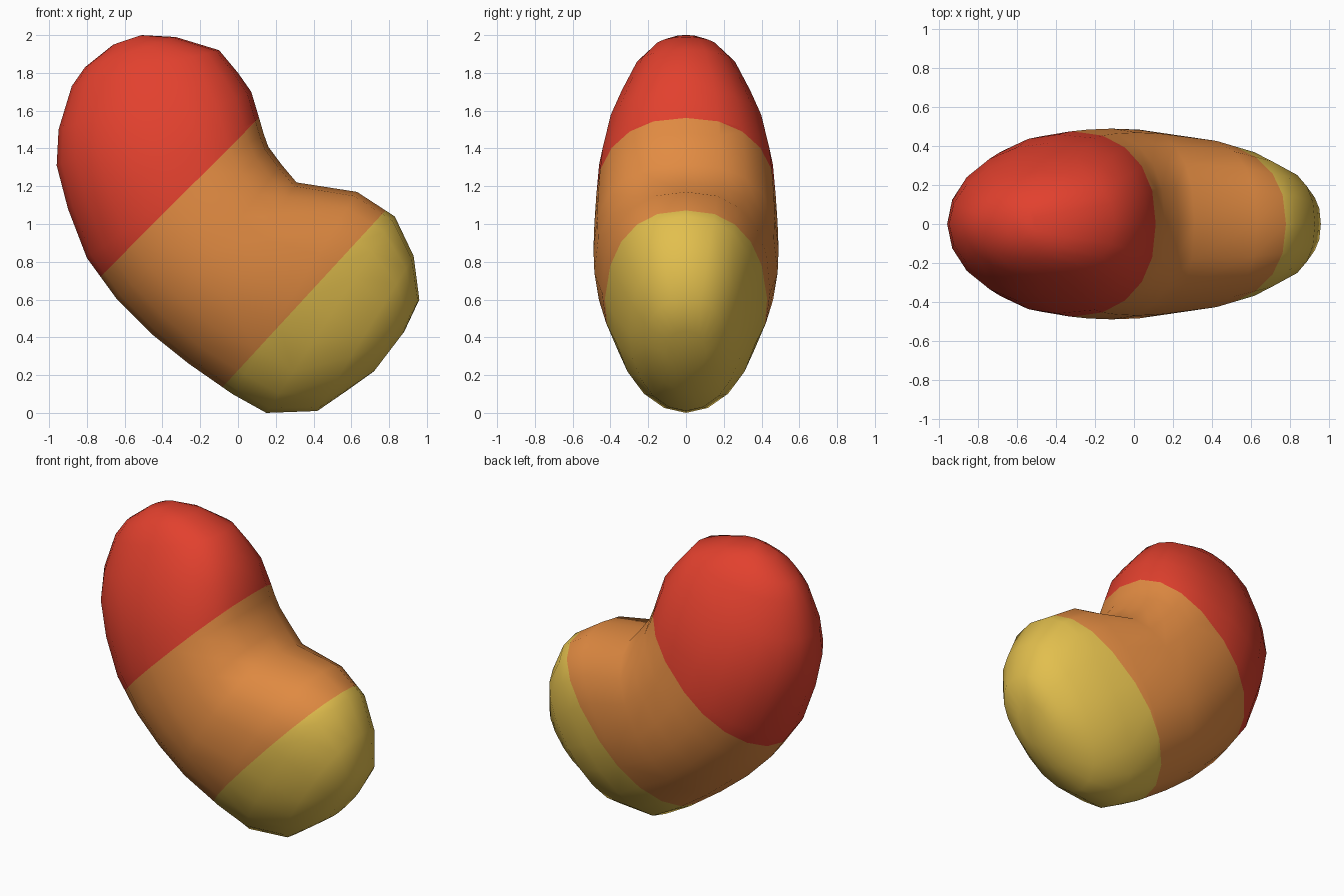
import bpy, bmesh, math
from mathutils import Vector

if "Cube" in bpy.data.objects:
    bpy.data.objects.remove(bpy.data.objects["Cube"])

# Stations along the bean: inner (x, z), outer (x, z), half width in y
STATIONS = [
    (-0.33, 1.99, -0.81, 1.83, 0.18),
    (-0.10, 1.92, -0.88, 1.73, 0.27),
    (0.00, 1.80, -0.95, 1.50, 0.355),
    (0.07, 1.70, -0.96, 1.31, 0.415),
    (0.115, 1.55, -0.90, 1.08, 0.46),
    (0.135, 1.48, -0.80, 0.82, 0.475),
    (0.16, 1.41, -0.64, 0.60, 0.485),
    (0.23, 1.315, -0.46, 0.42, 0.49),
    (0.31, 1.22, -0.26, 0.26, 0.485),
    (0.63, 1.17, -0.03, 0.10, 0.445),
    (0.83, 1.04, 0.15, 0.00, 0.385),
    (0.93, 0.83, 0.42, 0.01, 0.30),
    (0.96, 0.60, 0.58, 0.12, 0.21),
]
TIPS = [[(-0.51, 2.0), (-0.66, 1.95)], [(0.88, 0.43), (0.72, 0.22)]]
SIDES = 20
INNER, OUTER = 2 / 2.4, 2 / 1.95   # boxier on the inner side, rounder outside

# Colour bands, split by two slanted planes (point, normal)
CUTS = [(Vector((-0.72, 0, 0.73)), Vector((1, 0, -1)).normalized()),
        (Vector((-0.06, 0, 0.16)), Vector((0.90, 0, -0.83)).normalized())]
COLOURS = [("red", (0.76, 0.052, 0.027, 1)),
           ("orange", (0.76, 0.26, 0.055, 1)),
           ("yellow", (0.76, 0.52, 0.075, 1))]


def spow(v, e):
    return math.copysign(abs(v) ** e, v)


def ring(bm, xi, zi, xo, zo, w):
    mid = Vector(((xi + xo) / 2, 0, (zi + zo) / 2))
    half = Vector(((xi - xo) / 2, 0, (zi - zo) / 2))
    verts = []
    for k in range(SIDES):
        a = 2 * math.pi * k / SIDES
        e = INNER if math.cos(a) > 0 else OUTER
        p = mid + half * spow(math.cos(a), e)
        p.y = w * spow(math.sin(a), e)
        verts.append(bm.verts.new(p))
    return verts


bm = bmesh.new()

# Body skin, with a small blunt ring at each end
first = ring(bm, *TIPS[0][0], *TIPS[0][1], 0.08)
last = ring(bm, *TIPS[1][0], *TIPS[1][1], 0.11)
rings = [first] + [ring(bm, *s) for s in STATIONS] + [last]
for r0, r1 in zip(rings, rings[1:]):
    for k in range(SIDES):
        n = (k + 1) % SIDES
        bm.faces.new((r0[k], r0[n], r1[n], r1[k]))
bm.faces.new(first)
bm.faces.new(last)

# Cut clean colour borders and paint each band
for co, no in CUTS:
    bmesh.ops.bisect_plane(bm, geom=bm.verts[:] + bm.edges[:] + bm.faces[:],
                           plane_co=co, plane_no=no, dist=1e-5)
bmesh.ops.recalc_face_normals(bm, faces=bm.faces[:])
for f in bm.faces:
    c = f.calc_center_median()
    f.material_index = sum((c - co).dot(no) > 0 for co, no in CUTS)
    f.smooth = True

mesh = bpy.data.meshes.new("bean_body")
bm.to_mesh(mesh)
bm.free()
for name, col in COLOURS:
    m = bpy.data.materials.new(name)
    m.diffuse_color = col
    m.use_nodes = True
    m.node_tree.nodes["Principled BSDF"].inputs["Base Color"].default_value = m.diffuse_color
    mesh.materials.append(m)
obj = bpy.data.objects.new("bean_body", mesh)
bpy.context.collection.objects.link(obj)
